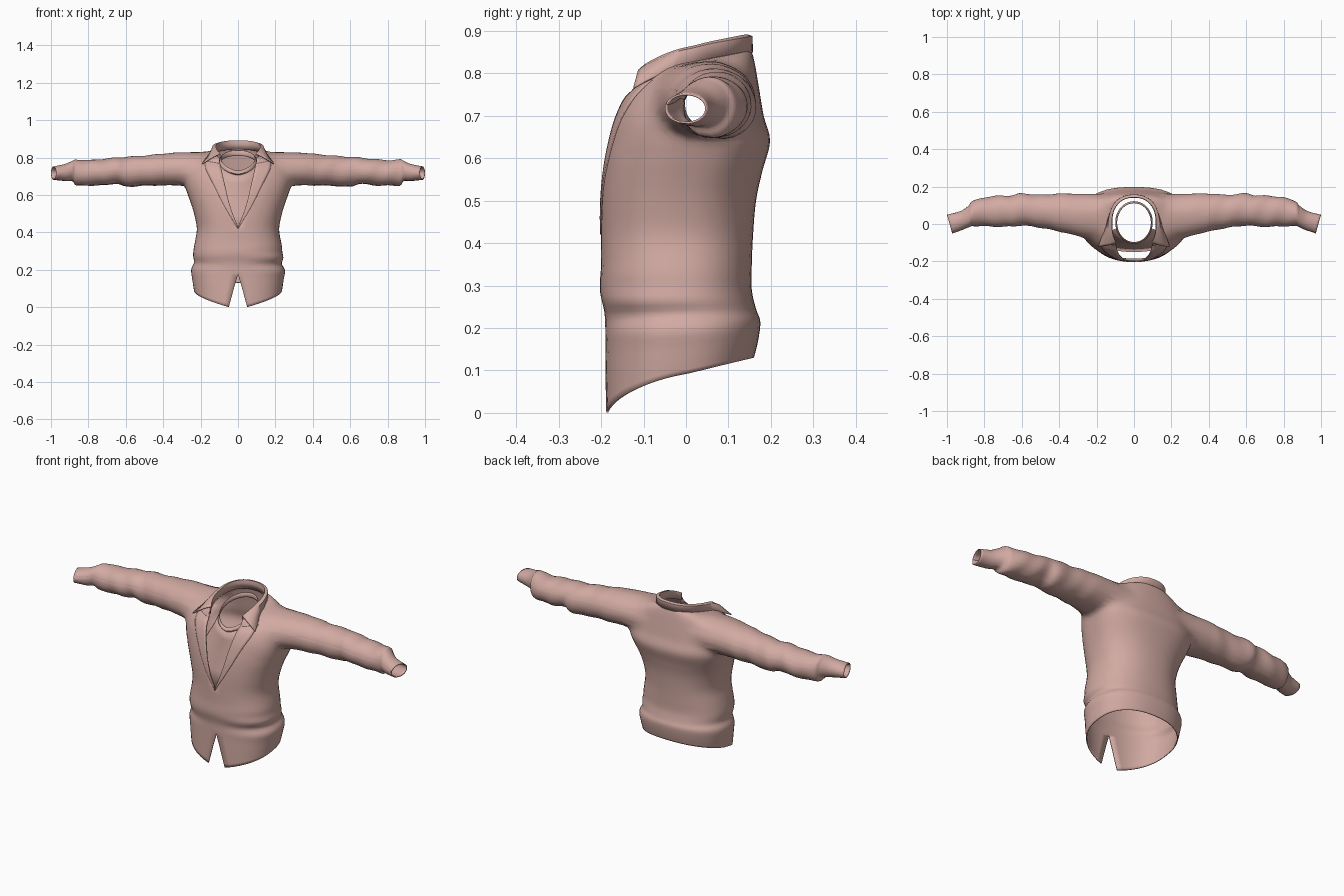
import bpy, bmesh
from math import sin, cos, pi, atan2, asin, exp

cube = bpy.data.objects.get("Cube")
if cube:
    bpy.data.objects.remove(cube, do_unlink=True)

cloth = bpy.data.materials.new("dusty pink cloth")
cloth.use_nodes = True
cloth.diffuse_color = (0.64, 0.40, 0.36, 1)
cloth.node_tree.nodes["Principled BSDF"].inputs["Base Color"].default_value = (0.64, 0.40, 0.36, 1)

# Body rings: front z, back z, half width, front y, back y, half gap of the opening
BODY = [
    (-.011, .13, .235, -.19, .16, .05), (.10, .17, .245, -.19, .17, .022),
    (.18, .215, .25, -.19, .175, 0), (.235, .245, .235, -.192, .165, 0),
    (.29, .29, .24, -.203, .155, 0), (.35, .35, .23, -.2, .155, 0),
    (.42, .42, .22, -.2, .158, 0), (.5, .5, .235, -.2, .165, .03),
    (.57, .57, .257, -.195, .18, .052), (.63, .64, .282, -.185, .198, .066),
    (.69, .70, .288, -.17, .183, .08), (.735, .765, .268, -.15, .172, .09),
    (.752, .818, .23, -.13, .163, .095), (.758, .85, .165, -.135, .155, .1),
    (.76, .853, .125, -.15, .147, .1)]
# Sleeve rings: x, centre z, half height, centre y, half depth
SLEEVE = [
    (.25, .738, .092, .04, .118), (.33, .738, .09, .053, .11), (.41, .735, .085, .062, .1),
    (.5, .73, .081, .068, .088), (.6, .724, .08, .078, .086), (.65, .73, .07, .07, .083),
    (.72, .722, .071, .068, .083), (.8, .718, .068, .065, .077), (.865, .72, .07, .055, .066),
    (.885, .728, .055, .04, .058), (.93, .72, .046, .018, .05), (1.0, .717, .036, 0, .05)]
POWER = 2 / 2.3


def sample(table, v):
    """Smooth interpolation between the rows of a table."""
    i = min(int(v), len(table) - 2)
    f = v - i
    last = len(table) - 1
    rows = [table[min(max(i + k, 0), last)] for k in (-1, 0, 1, 2)]
    return [b + .5 * f * (c - a + f * (2*a - 5*b + 4*c - d + f * (3*(b - c) + d - a)))
            for a, b, c, d in zip(*rows)]


def spow(value, p):
    return abs(value) ** p * (1 if value >= 0 else -1)


def angle_at(v, x):
    """Ring angle, from the front, where the half width is x."""
    return asin(min(1, max(0, x) / sample(BODY, v)[2]) ** (1 / POWER))


def body_point(v, side, th, out=0.0):
    zf, zb, a, yf, yb, gap = sample(BODY, v)
    z = zf + (zb - zf) * sin(th / 2)
    # soft folds around the front of the waist, deeper on the left
    depth = .03 if side > 0 else .008
    fold = sin(z * 78) * exp(-((z - .25) / .06) ** 2)
    k = 1 + depth * sin(th) * (.8 + .6 * cos(th)) * fold
    x = (a * k + out) * spow(sin(th), POWER)
    # the back is squarer between the shoulder blades
    p = POWER - (.27 * exp(-((z - .66) / .13) ** 2) if cos(th) < 0 else 0)
    y = (yf + yb) / 2 - ((yb - yf) / 2 * k + out) * spow(cos(th), p)
    return side * x, y, z


def fill_grid(bm, rows):
    verts = [[bm.verts.new(p) for p in row] for row in rows]
    for r, s in zip(verts, verts[1:]):
        for i in range(len(r) - 1):
            bm.faces.new((r[i], r[i + 1], s[i + 1], s[i]))


def finish(name, bm, thickness, offset=-1):
    bmesh.ops.remove_doubles(bm, verts=bm.verts[:], dist=.0008)
    bmesh.ops.recalc_face_normals(bm, faces=bm.faces[:])
    # the face turned most to the front or back must look away from the middle
    test = max(bm.faces, key=lambda f: abs(f.calc_center_median().y) * abs(f.normal.y))
    if test.normal.y * test.calc_center_median().y < 0:
        bmesh.ops.reverse_faces(bm, faces=bm.faces[:])
    mesh = bpy.data.meshes.new(name)
    bm.to_mesh(mesh)
    bm.free()
    mesh.materials.append(cloth)
    obj = bpy.data.objects.new(name, mesh)
    bpy.context.collection.objects.link(obj)
    solid = obj.modifiers.new("thickness", 'SOLIDIFY')
    solid.thickness = thickness
    solid.offset = offset
    bpy.ops.object.select_all(action='DESELECT')
    obj.select_set(True)
    bpy.context.view_layer.objects.active = obj
    bpy.ops.object.shade_smooth_by_angle(angle=.9)


# Jacket body, open at the front
bm = bmesh.new()
COLS, STEPS = 24, 4
rows = []
for j in range((len(BODY) - 1) * STEPS + 1):
    v = j / STEPS
    start = angle_at(v, sample(BODY, v)[5])
    ring = [start + (pi - start) * i / COLS for i in range(COLS + 1)]
    rows.append([body_point(v, -1, th) for th in ring]
                + [body_point(v, 1, th) for th in reversed(ring[:-1])])
fill_grid(bm, rows)
bmesh.ops.remove_doubles(bm, verts=bm.verts[:], dist=.0008)

# Armholes
holes = []
for f in bm.faces:
    c = f.calc_center_median()
    if abs(c.x) > .17 and ((c.y - .04) / .114) ** 2 + ((c.z - .737) / .086) ** 2 < 1:
        holes.append(f)
bmesh.ops.delete(bm, geom=holes, context='FACES')

# Sleeves pulled out of the armholes ring by ring, with slanted cuffs
for side in (-1, 1):
    edges = [e for e in bm.edges if e.is_boundary
             and all(v.co.x * side > .14 and v.co.z > .5 for v in e.verts)]
    ring = {v for e in edges for v in e.verts}
    old = SLEEVE[0]
    for v in ring:
        a = atan2((v.co.z - old[1]) / old[2], (v.co.y - old[3]) / old[4])
        v.co.y, v.co.z = old[3] + old[4] * cos(a), old[1] + old[2] * sin(a)
    count = (len(SLEEVE) - 1) * 4
    for j in range(3, count + 1):
        x, zc, rz, yc, ry = new = sample(SLEEVE, j / 4)
        slant = .014 * max(0, (x - .88) / .12)
        geom = bmesh.ops.extrude_edge_only(bm, edges=edges)["geom"]
        ring = [g for g in geom if isinstance(g, bmesh.types.BMVert)]
        edges = [g for g in geom if isinstance(g, bmesh.types.BMEdge) and g.is_boundary]
        for v in ring:
            a = atan2((v.co.z - old[1]) / old[2], (v.co.y - old[3]) / old[4])
            crease = 1 + .03 * sin(x * 55 + 2 * a + side) * sin(pi * j / count)
            v.co = (side * (x - slant * (1 - cos(a))),
                    yc + ry * crease * cos(a), zc + rz * crease * sin(a))
        old = new
near = [v for v in bm.verts if .16 < abs(v.co.x) < .38 and v.co.z > .6]
for _ in range(3):
    bmesh.ops.smooth_vert(bm, verts=near, factor=.5,
                          use_axis_x=True, use_axis_y=True, use_axis_z=True)
finish("jacket", bm, .005)

# Lapels lying on the chest
for side, name in ((-1, "right_lapel"), (1, "left_lapel")):
    bm = bmesh.new()
    rows = []
    for j in range(25):
        v = 6 + 6.2 * j / 24
        inner = sample(BODY, v)[5]
        width = .08 * min(1, (v - 6) / 4.8) + .002
        a, b = angle_at(v, inner - .002), angle_at(v, inner + width)
        rows.append([body_point(v, side, a + (b - a) * i / 5, .003) for i in range(6)])
    fill_grid(bm, rows)
    finish(name, bm, .005)

# Collar: stands up from the neck, then folds down to two points in front
bm = bmesh.new()
top = len(BODY) - 1
start = angle_at(top, .1)
halves = {}
for side in (-1, 1):
    halves[side] = []
    for i in range(25):
        t = i / 24
        th = start + (pi - start) * t
        x, y, z = body_point(top, side, th)
        front = max(0, 1 - t * 2.2) ** 1.5
        rise = .037 - .019 * front
        ox, oy, oz = body_point(top, side, th, .008)
        halves[side].append([
            (x, y, z - .01 - .012 * front), (x * .95, y * .97, z + rise * .6),
            (x * .96, y * .98, z + rise),
            (ox + side * .02 * front, oy - .005 * front, z + rise * .9 - .01 * front),
            (ox + side * .085 * front, oy - .016 * front, oz - .004 - .03 * front)])
fill_grid(bm, halves[-1] + halves[1][-2::-1])
finish("collar", bm, .005, offset=0)

# Undershirt: a round neckband, with a chest panel spreading to the sides below
bm = bmesh.new()


def shirt_row(drop, a, yf, yb, reach):
    row = []
    for i in range(41):
        th = reach * (i / 20 - 1)
        w = abs(sin(th / 2)) ** 1.5
        z = .73 + .11 * w - drop * (1 + .25 * w)
        row.append((a * sin(th), (yf + yb) / 2 - (yb - yf) / 2 * cos(th), z))
    return row


fill_grid(bm, [shirt_row(*r, pi) for r in (
    (0, .094, -.1, .115), (.018, .1, -.106, .122), (.024, .1, -.101, .122))])
finish("undershirt_neckband", bm, .004)
bm = bmesh.new()
fill_grid(bm, [shirt_row(*r, 1.25) for r in (
    (.018, .1, -.1, .122), (.07, .125, -.104, .1), (.14, .165, -.115, .06),
    (.24, .2, -.13, .02), (.33, .205, -.15, 0))])
finish("undershirt_front", bm, .004)
